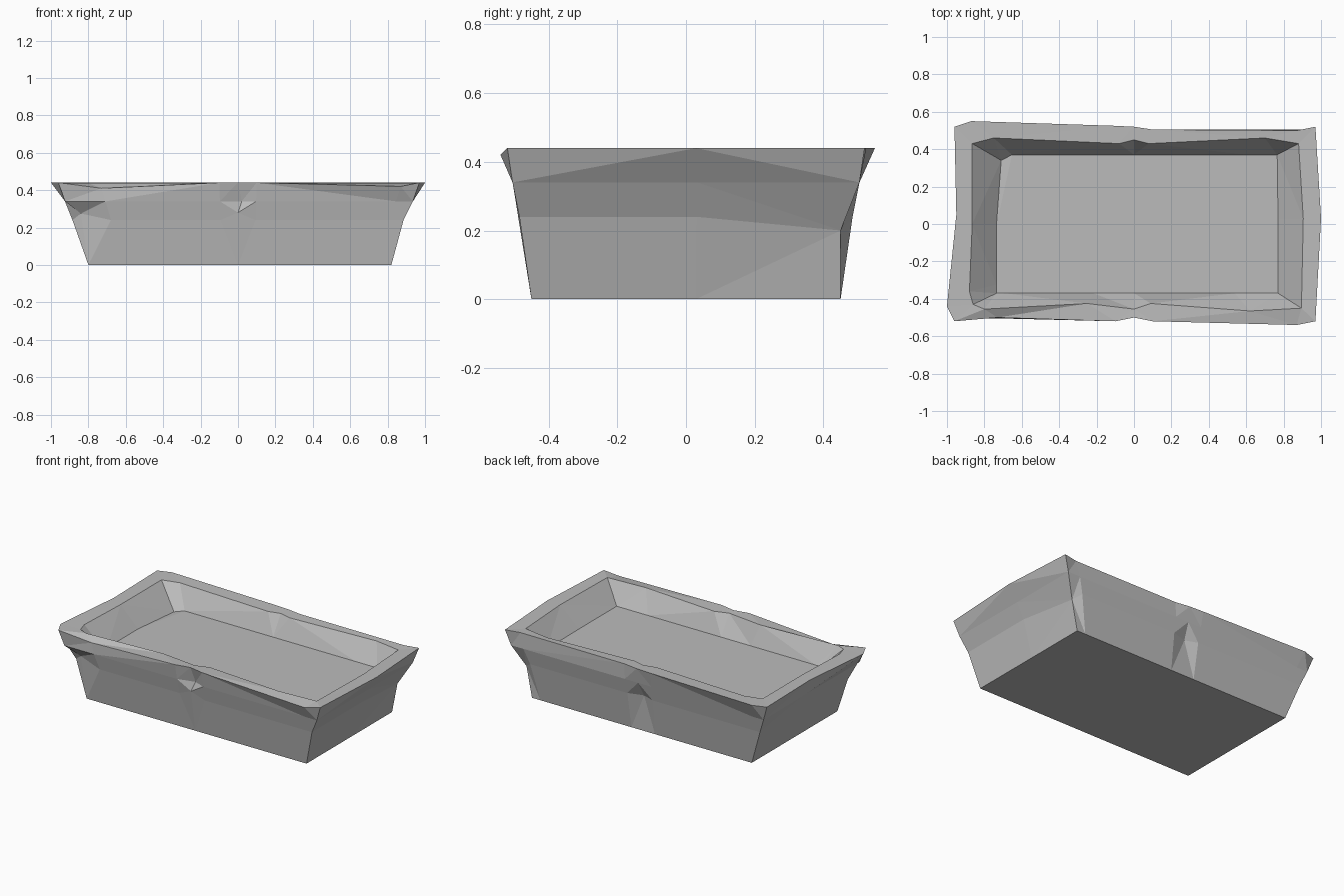
import bpy
import bmesh

cube = bpy.data.objects.get("Cube")
if cube:
    bpy.data.objects.remove(cube, do_unlink=True)

stone = bpy.data.materials.new("grey stone")
stone.use_nodes = True
GREY = (0.5, 0.5, 0.5, 1)
stone.diffuse_color = GREY
stone.node_tree.nodes["Principled BSDF"].inputs["Base Color"].default_value = GREY


def clamp(v, low, high):
    return max(low, min(high, v))


# Uneven outer and inner outlines of the rim, anticlockwise from the front left corner
RIM_OUT = [(-.96, -.52), (-.73, -.5), (-.1, -.52), (0, -.5), (.1, -.52), (.87, -.54),
           (.97, -.52), (1, .03), (.97, .52), (.87, .5), (.1, .505), (0, .52),
           (-.1, .525), (-.87, .55), (-.96, .52), (-.95, .05), (-1, -.44)]
RIM_IN = [(-.86, -.43), (-.8, -.455), (-.25, -.425), (0, -.455), (.09, -.425), (.62, -.465),
          (.895, -.45), (.905, .03), (.88, .43), (.7, .46), (.08, .43), (0, .45),
          (-.08, .43), (-.75, .46), (-.865, .43), (-.865, 0), (-.88, -.36)]
FRONT_LEFT, FRONT_MID, BACK_RIGHT, BACK_MID = 0, 3, 8, 11


def squared(outline, scale, x_low, x_high, y_half, z):
    """Fit an outline into a rectangle at height z."""
    sx, sy = scale
    return [(clamp(x * sx, x_low, x_high), clamp(y * sy, -y_half, y_half), z)
            for x, y in outline]


# Tapered outer wall
base = squared(RIM_OUT, (.87, .95), -.8, .82, .45, 0)
lower = squared(RIM_OUT, (.93, 1), -.885, .885, .485, .24)
band = squared(RIM_OUT, (.97, 1.1), -.925, .935, .505, .34)

# Chips knocked out of two corners and the middle of the long sides
lower[FRONT_LEFT] = (-.84, -.455, .275)
lower[BACK_RIGHT] = (.86, .45, .2)
lower[FRONT_MID] = (0, -.495, .28)
band[FRONT_MID] = (.02, -.475, .34)
lower[BACK_MID] = (-.01, .455, .24)

# Rim, dipping slightly along the front, and the sunken floor
outer = [(x, y, .44) for x, y in RIM_OUT]
outer[1] = (-.73, -.5, .41)
outer[5] = (.87, -.54, .42)
inner = [(x, y, .437) for x, y in RIM_IN]
floor = squared(RIM_IN, (.87, .9), -.735, .77, .37, .31)
floor[14] = (-.71, .34, .3)

bm = bmesh.new()
rings = [[bm.verts.new(p) for p in ring]
         for ring in (base, lower, band, outer, inner, floor)]
count = len(RIM_OUT)
for low, high in zip(rings, rings[1:]):
    for i in range(count):
        j = (i + 1) % count
        bm.faces.new((low[i], low[j], high[j], high[i]))
bm.faces.new(list(reversed(rings[0])))
bm.faces.new(rings[-1])
bmesh.ops.triangulate(bm, faces=bm.faces[:])
bmesh.ops.recalc_face_normals(bm, faces=bm.faces[:])

mesh = bpy.data.meshes.new("stone_basin")
bm.to_mesh(mesh)
bm.free()
mesh.materials.append(stone)
basin = bpy.data.objects.new("stone_basin", mesh)
bpy.context.collection.objects.link(basin)
